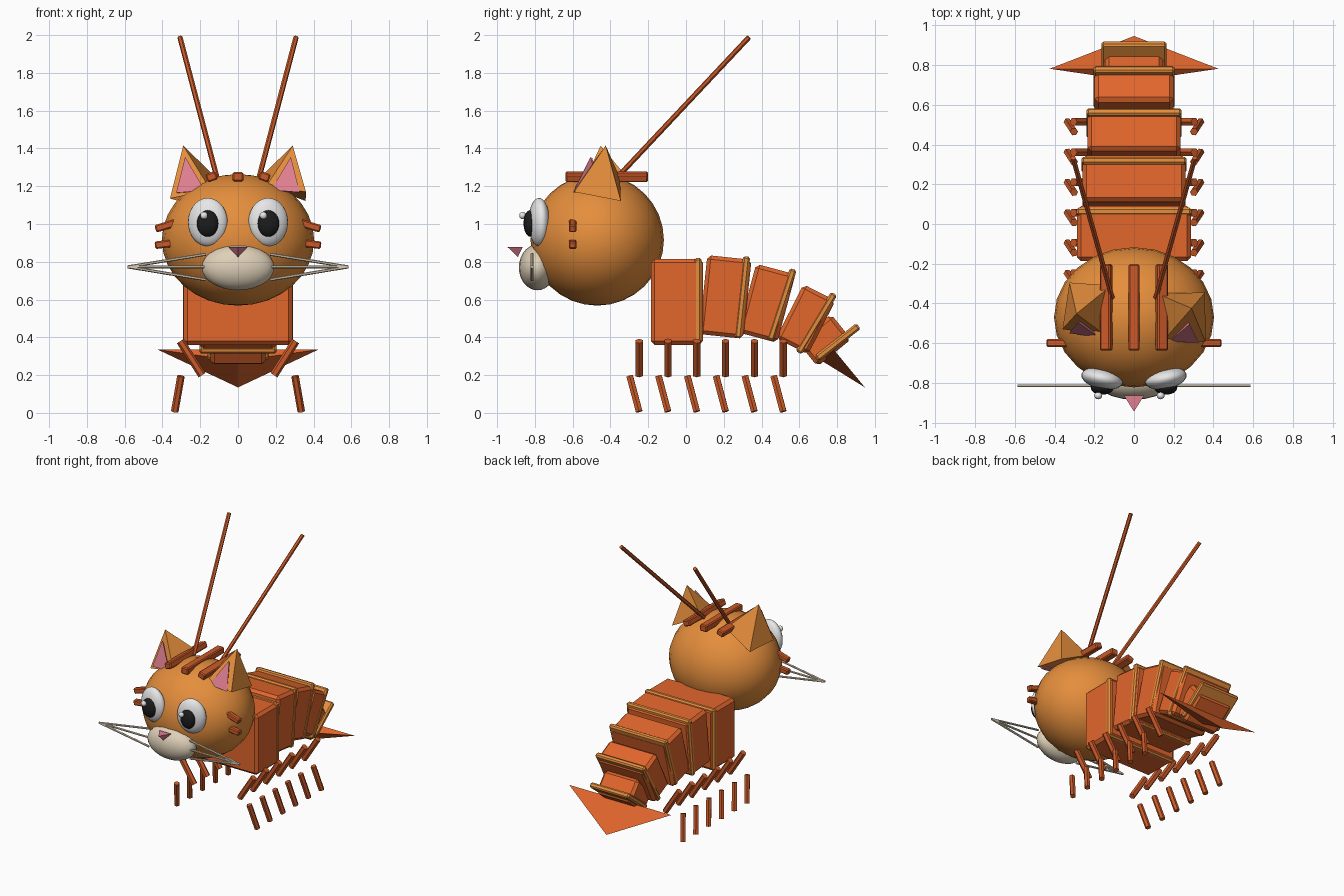
import bpy, bmesh, math
from mathutils import Vector

if "Cube" in bpy.data.objects:
    bpy.data.objects.remove(bpy.data.objects["Cube"])


def lin(c):
    return c / 12.92 if c <= 0.04045 else ((c + 0.055) / 1.055) ** 2.4


def material(name, r, g, b):
    m = bpy.data.materials.new(name)
    m.diffuse_color = (lin(r / 255), lin(g / 255), lin(b / 255), 1)
    m.use_nodes = True
    m.node_tree.nodes["Principled BSDF"].inputs["Base Color"].default_value = m.diffuse_color
    return m


FUR = material("orange fur", 229, 142, 60)
SHELL = material("red orange shell", 226, 102, 44)
DARK = material("dark rust", 204, 90, 40)
CREAM = material("cream", 222, 208, 184)
WHITE = material("white", 240, 240, 240)
BLACK = material("black", 28, 28, 28)
PINK = material("pink", 224, 126, 144)


def finish(bm, name, mat, smooth=False):
    bmesh.ops.recalc_face_normals(bm, faces=bm.faces)
    for f in bm.faces:
        f.smooth = smooth
    me = bpy.data.meshes.new(name)
    bm.to_mesh(me)
    bm.free()
    ob = bpy.data.objects.new(name, me)
    me.materials.append(mat)
    bpy.context.collection.objects.link(ob)
    return ob


def ball(name, loc, radii, mat, seg=20, rings=14, rot=(0, 0, 0)):
    bm = bmesh.new()
    bmesh.ops.create_uvsphere(bm, u_segments=seg, v_segments=rings, radius=1)
    ob = finish(bm, name, mat, True)
    ob.location, ob.scale, ob.rotation_euler = loc, radii, rot
    return ob


def box(name, loc, size, mat, rot=(0, 0, 0), bevel=0.007):
    bm = bmesh.new()
    bmesh.ops.create_cube(bm, size=1)
    bmesh.ops.scale(bm, vec=size, verts=bm.verts)
    bmesh.ops.bevel(bm, geom=bm.edges[:], offset=bevel, segments=1, affect='EDGES')
    ob = finish(bm, name, mat)
    ob.location, ob.rotation_euler = loc, rot
    return ob


def rod(name, a, b, radius, mat, sides=6):
    a, b = Vector(a), Vector(b)
    bm = bmesh.new()
    bmesh.ops.create_cone(bm, cap_ends=True, segments=sides, radius1=radius,
                          radius2=radius, depth=(b - a).length)
    ob = finish(bm, name, mat)
    ob.location = (a + b) / 2
    ob.rotation_euler = (b - a).to_track_quat('Z', 'Y').to_euler()
    return ob


def spike(name, apex, base, mat):
    """Pyramid from a base loop to an apex."""
    bm = bmesh.new()
    top = bm.verts.new(apex)
    loop = [bm.verts.new(p) for p in base]
    bm.faces.new(loop)
    for i, v in enumerate(loop):
        bm.faces.new((v, loop[(i + 1) % len(loop)], top))
    return finish(bm, name, mat)


# Head, muzzle and nose
ball("head", (0, -0.47, 0.916), (0.403, 0.353, 0.348), FUR, 24, 16)
ball("muzzle", (0, -0.787, 0.77), (0.192, 0.098, 0.121), CREAM)
spike("nose", (0, -0.89, 0.825),
      [(-0.05, -0.865, 0.878), (0.05, -0.865, 0.878), (0, -0.945, 0.878)], PINK)

# Ears with pink inner spikes, each turned a little differently
spike("ear_left", (-0.29, -0.452, 1.415),
      [(-0.325, -0.295, 1.125), (-0.36, -0.53, 1.135),
       (-0.145, -0.56, 1.18), (-0.115, -0.31, 1.245)], FUR)
spike("inner_ear_left", (-0.28, -0.498, 1.355),
      [(-0.327, -0.55, 1.165), (-0.175, -0.572, 1.178), (-0.25, -0.45, 1.165)], PINK)
spike("ear_right", (0.29, -0.425, 1.415),
      [(0.358, -0.345, 1.122), (0.36, -0.593, 1.17),
       (0.15, -0.585, 1.2), (0.115, -0.35, 1.245)], FUR)
spike("inner_ear_right", (0.28, -0.505, 1.355),
      [(0.327, -0.597, 1.168), (0.175, -0.594, 1.18), (0.25, -0.45, 1.165)], PINK)

# Middle head stripe
box("head_stripe_middle", (0, -0.42, 1.25), (0.056, 0.435, 0.05), DARK)

for s, side in ((-1, "left"), (1, "right")):
    # Eyes
    ball("eye_" + side, (s * 0.16, -0.778, 1.01), (0.107, 0.054, 0.128), WHITE,
         rot=(0, 0, s * 0.2))
    ball("pupil_" + side, (s * 0.16, -0.825, 1.003), (0.058, 0.035, 0.07), BLACK, 16, 12)
    ball("eye_glint_" + side, (s * 0.157 - 0.023, -0.865, 1.045),
         (0.02, 0.018, 0.02), WHITE, 12, 8)

    # Outer head stripes and cheek stripes
    box("head_stripe_" + side, (s * 0.14, -0.42, 1.25), (0.056, 0.435, 0.045), DARK,
        (0, s * 0.35, 0))
    box("cheek_stripe_upper_" + side, (s * 0.375, -0.6, 0.993), (0.13, 0.04, 0.04),
        DARK, (0, s * 0.3, 0))
    box("cheek_stripe_lower_" + side, (s * 0.375, -0.6, 0.895), (0.13, 0.04, 0.04),
        DARK, (0, s * 0.12, 0))

    # Whiskers fan in to a shared tip
    for i, z in enumerate((0.84, 0.773, 0.705)):
        rod(f"whisker_{side}_{i}", (s * 0.17, -0.815, z), (s * 0.585, -0.815, 0.773),
            0.008, CREAM)

    # Antenna
    rod("antenna_" + side, (s * 0.11, -0.37, 1.24), (s * 0.307, 0.333, 1.988), 0.014, DARK)

    # Six two-part legs
    for i in range(6):
        y = -0.248 + 0.1525 * i
        rod(f"upper_leg_{side}_{i}", (s * 0.305, y, 0.38), (s * 0.19, y, 0.2), 0.022, DARK)
        rod(f"lower_leg_{side}_{i}", (s * 0.302, y - 0.05, 0.195),
            (s * 0.335, y, 0.007), 0.02, DARK)

# Body segments: y, z, half width, length, height, tilt in degrees.
# Each runs just through the band at its rear end.
segments = [(-0.048, 0.588, 0.288, 0.275, 0.455, 0),
            (0.208, 0.614, 0.26, 0.235, 0.42, 6),
            (0.427, 0.58, 0.235, 0.215, 0.375, 15),
            (0.634, 0.495, 0.20, 0.19, 0.32, 27),
            (0.732, 0.384, 0.145, 0.17, 0.23, 51)]
# Bands: y, z, half width, height, tilt in degrees
bands = [(0.063, 0.59, 0.29, 0.46, 0),
         (0.298, 0.612, 0.264, 0.435, 6),
         (0.507, 0.573, 0.239, 0.395, 18),
         (0.69, 0.475, 0.204, 0.365, 31),
         (0.803, 0.374, 0.163, 0.28, 52)]
for i, (y, z, w, l, h, t) in enumerate(segments):
    box(f"body_segment_{i}", (0, y, z), (2 * w, l, h), SHELL,
        (-math.radians(t), 0, 0), 0.02)
for i, (y, z, w, h, t) in enumerate(bands):
    box(f"body_band_{i}", (0, y, z), (2 * w, 0.038, h), FUR,
        (-math.radians(t), 0, 0), 0.01)

# Tail fan
spike("tail_fan", (0, 0.947, 0.135),
      [(-0.425, 0.782, 0.335), (0.425, 0.782, 0.335), (0, 0.72, 0.275)], SHELL)
